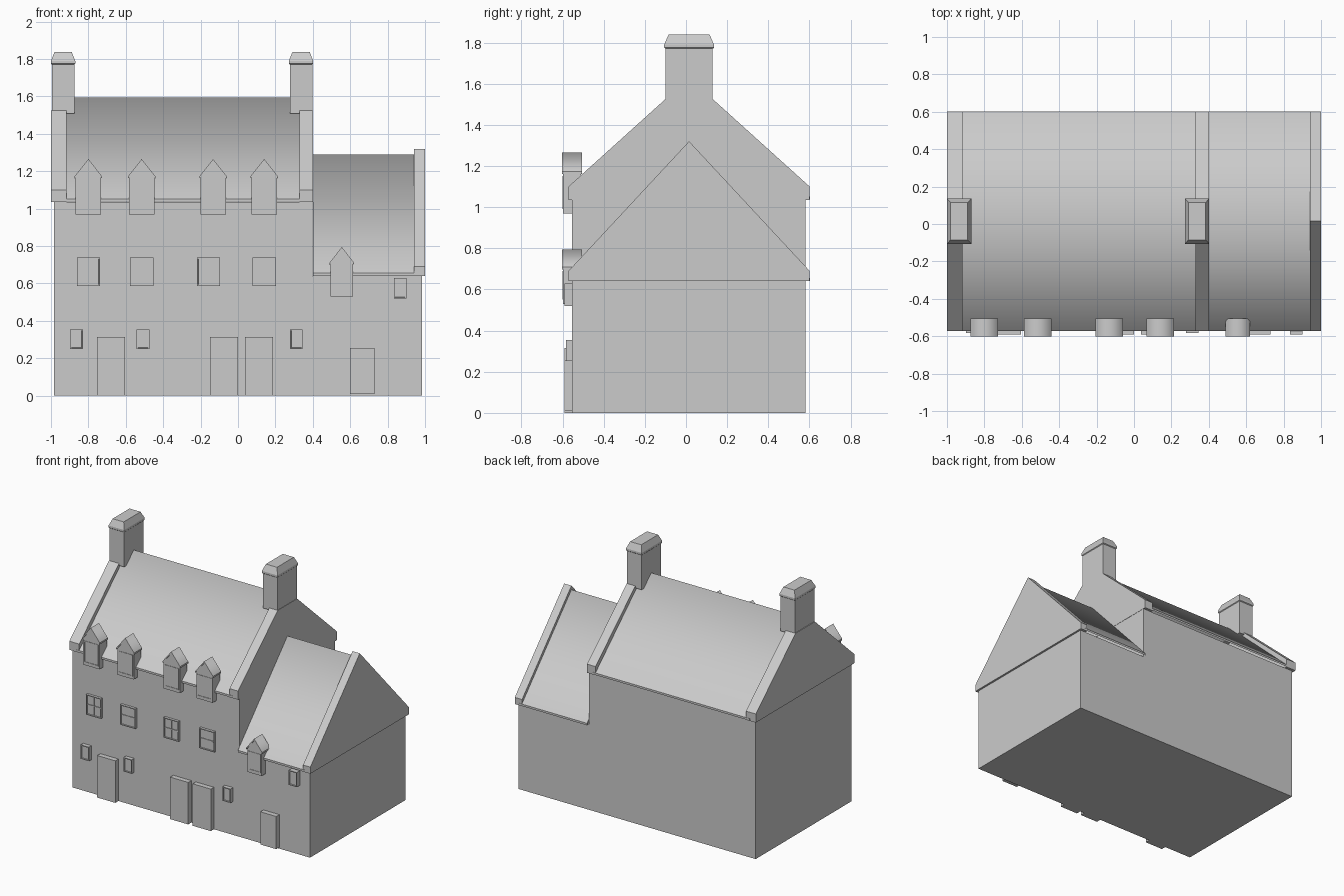
import bpy, bmesh

if "Cube" in bpy.data.objects:
    bpy.data.objects.remove(bpy.data.objects["Cube"])

C = 0.015          # depth centre of the house
FRONT = -0.553     # front wall plane


def finish(name, bm):
    bmesh.ops.recalc_face_normals(bm, faces=bm.faces)
    me = bpy.data.meshes.new(name)
    bm.to_mesh(me)
    bm.free()
    ob = bpy.data.objects.new(name, me)
    bpy.context.collection.objects.link(ob)
    return ob


def prism(name, pts, axis, a, b, smooth=()):
    """Extrude a 2D profile from a to b; side faces listed in smooth are shaded smooth."""
    def put(p, t):
        return (t, p[0], p[1]) if axis == 'X' else (p[0], t, p[1])
    bm = bmesh.new()
    lo = [bm.verts.new(put(p, a)) for p in pts]
    hi = [bm.verts.new(put(p, b)) for p in pts]
    n = len(pts)
    bm.faces.new(lo)
    bm.faces.new(hi)
    for i in range(n):
        j = (i + 1) % n
        f = bm.faces.new((lo[i], lo[j], hi[j], hi[i]))
        f.smooth = i in smooth
    return finish(name, bm)


def box(name, x0, x1, y0, y1, z0, z1):
    return prism(name, [(x0, z0), (x1, z0), (x1, z1), (x0, z1)], 'Y', y0, y1)


def window(name, x0, x1, z0, z1, y, depth=0.022, bar=True):
    """Frame with a shallow recessed pane and a glazing rail."""
    t = 0.009
    bm = bmesh.new()
    bmesh.ops.create_cube(bm, size=1)
    for v in bm.verts:
        v.co = (x0 if v.co.x < 0 else x1, y if v.co.y < 0 else y + depth,
                z0 if v.co.z < 0 else z1)
    bm.normal_update()
    f = [f for f in bm.faces if f.normal.y < -0.5]
    bmesh.ops.inset_region(bm, faces=f, thickness=t)
    bmesh.ops.inset_region(bm, faces=f, thickness=0.0005, depth=-0.008)
    finish(name, bm)
    if bar:
        zm, xm = (z0 + z1) / 2, (x0 + x1) / 2
        box(name + "_rail", x0 + t, x1 - t, y + 0.003, y + 0.01, zm - 0.004, zm + 0.004)
        box(name + "_mullion", xm - 0.003, xm + 0.003, y + 0.004, y + 0.01, z0 + t, z1 - t)


def roof(name, x0, x1, eave, ridge):
    e, t = 0.587, 0.015
    prism(name, [(C - e, eave), (C, ridge), (C + e, eave), (C + e, eave - t),
                 (C, ridge - t - 0.01), (C - e, eave - t)], 'X', x0, x1, smooth=(0, 1))


# Stepped wall block: tall house and lower wing
prism("walls", [(-0.985, 0), (0.985, 0), (0.985, 0.64), (0.398, 0.64),
                (0.398, 1.035), (-0.985, 1.035)], 'Y', FRONT, 0.581)

# Roofs
roof("main_roof", -0.95, 0.36, 1.052, 1.594)
roof("wing_roof", 0.40, 0.96, 0.656, 1.29)

# Raised gables
E = 0.586
main_gable = [(C - E, 1.035), (C + E, 1.035), (C + E, 1.10), (C + 0.115, 1.525),
              (C - 0.115, 1.525), (C - E, 1.10)]
prism("left_gable", main_gable, 'X', -1.0, -0.918)
prism("middle_gable", main_gable, 'X', 0.33, 0.40)
prism("wing_gable", [(C - E, 0.64), (C + E, 0.64), (C + E, 0.69), (C, 1.32), (C - E, 0.69)],
      'X', 0.94, 1.0)


# Chimneys: shaft, band and tapered cap from stacked rectangles
def chimney(name, cx):
    bm = bmesh.new()
    prev = None
    for hx, hy, z in [(0.06, 0.115, 1.51), (0.06, 0.115, 1.77), (0.065, 0.121, 1.775),
                      (0.065, 0.121, 1.79), (0.046, 0.1, 1.838)]:
        ring = [bm.verts.new((cx + sx * hx, C + sy * hy, z))
                for sx, sy in ((-1, -1), (1, -1), (1, 1), (-1, 1))]
        if prev:
            for i in range(4):
                j = (i + 1) % 4
                bm.faces.new((prev[i], prev[j], ring[j], ring[i]))
        else:
            bm.faces.new(ring)
        prev = ring
    bm.faces.new(prev)
    finish(name, bm)


chimney("left_chimney", -0.935)
chimney("right_chimney", 0.337)


# Dormers with pointed tops
def dormer(name, cx, hw, z0, ze, za):
    b = hw - 0.006
    prism(name + "_body", [(cx - b, z0), (cx + b, z0), (cx + b, ze), (cx, za - 0.012),
                           (cx - b, ze)], 'Y', -0.597, -0.51)
    prism(name + "_roof", [(cx - hw, ze), (cx, za), (cx + hw, ze), (cx + hw, ze - 0.012),
                           (cx, za - 0.014), (cx - hw, ze - 0.012)],
          'Y', -0.602, -0.505, smooth=(0, 1))
    window(name + "_window", cx - hw + 0.014, cx + hw - 0.014, z0 + 0.02, ze - 0.02,
           -0.6, 0.01)


for i, x in enumerate((-0.80, -0.515, -0.133, 0.14)):
    dormer(f"dormer_{i}", x, 0.074, 0.97, 1.172, 1.265)
dormer("wing_dormer", 0.555, 0.066, 0.53, 0.71, 0.795)

# Middle row of windows
for i, x in enumerate((-0.80, -0.515, -0.157, 0.14)):
    window(f"middle_window_{i}", x - 0.062, x + 0.062, 0.587, 0.738, -0.572)

# Small windows
for i, x in enumerate((-0.863, -0.508, 0.312)):
    window(f"small_window_{i}", x - 0.034, x + 0.034, 0.25, 0.355, -0.583, 0.035, False)
window("wing_small_window", 0.834, 0.9, 0.52, 0.63, -0.59, 0.04, False)

# Doors
for i, (x0, x1, z0, z1) in enumerate(((-0.755, -0.605, 0, 0.315), (-0.15, 0.0, 0, 0.315),
                                      (0.037, 0.187, 0, 0.315), (0.598, 0.73, 0.01, 0.255))):
    box(f"door_{i}", x0, x1, -0.59, FRONT + 0.01, z0, z1)
